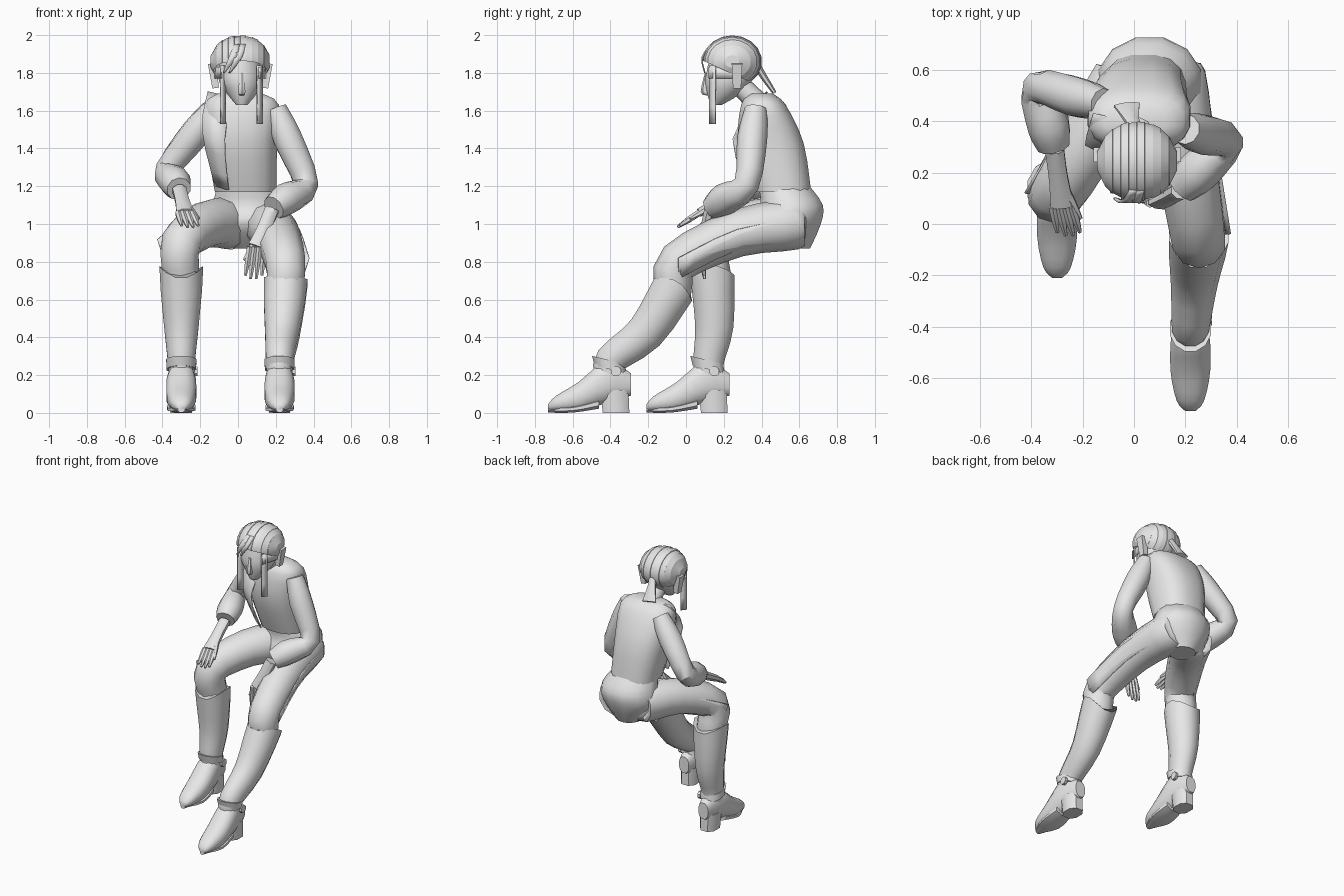
import bpy, bmesh
from math import cos, sin, pi, radians, copysign
from mathutils import Vector

default_cube = bpy.data.objects.get("Cube")
if default_cube:
    bpy.data.objects.remove(default_cube, do_unlink=True)

grey = bpy.data.materials.new("light_grey")
grey.use_nodes = True
grey.diffuse_color = (0.8, 0.8, 0.8, 1)
grey.node_tree.nodes["Principled BSDF"].inputs["Base Color"].default_value = grey.diffuse_color


def point(x, y, z):
    return Vector((x, y, z))


X, Y, Z = Vector.Fill(3), Vector.Fill(3), Vector.Fill(3)
X.x = Y.y = Z.z = 1


def finish(name, bm, sharp=40):
    """Turn a bmesh into a shaded object in the single colour."""
    bmesh.ops.recalc_face_normals(bm, faces=bm.faces)
    mesh = bpy.data.meshes.new(name)
    bm.to_mesh(mesh)
    bm.free()
    mesh.materials.append(grey)
    part = bpy.data.objects.new(name, mesh)
    bpy.context.collection.objects.link(part)
    bpy.ops.object.select_all(action="DESELECT")
    part.select_set(True)
    bpy.context.view_layer.objects.active = part
    bpy.ops.object.shade_smooth_by_angle(angle=radians(sharp))
    return part


def rounded(keys, steps=3):
    """Pass a smooth curve through the key vectors."""
    result = []
    for i, (a, b) in enumerate(zip(keys, keys[1:])):
        before, after = keys[max(i - 1, 0)], keys[min(i + 2, len(keys) - 1)]
        for k in range(steps):
            t = k / steps
            start, end = (b - before) / 2, (after - a) / 2
            bend = (b - a) * 3 - start * 2 - end
            twist = (a - b) * 2 + start + end
            result.append(a + start * t + bend * t ** 2 + twist * t ** 3)
    return result + [keys[-1]]


def skin(rings, sides, axis=None, square=1, dip=0):
    """Join oval rings; each ring is a centre, half width and half depth."""
    bm = bmesh.new()
    centres = [ring.to_3d() for ring in rings]
    last = len(rings) - 1
    loops = []
    for i, (centre, ring) in enumerate(zip(centres, rings)):
        along = axis or (centres[min(i + 1, last)] - centres[max(i - 1, 0)]).normalized()
        side = Y if along == X else X
        across = (side - along * side.dot(along)).normalized()
        out = along.cross(across)
        loop = []
        for k in range(sides):
            turn = 2 * pi * (k + 0.5) / sides
            c, s = (copysign(abs(q) ** square, q) for q in (cos(turn), sin(turn)))
            spot = centre + across * ring[3] * c + out * ring[4] * s
            if i == 0:
                spot -= along * dip * c * c
            loop.append(bm.verts.new(spot))
        loops.append(loop)
    for low, high in zip(loops, loops[1:]):
        for k in range(sides):
            bm.faces.new((low[k - 1], low[k], high[k], high[k - 1]))
    bm.faces.new(loops[0])
    bm.faces.new(loops[-1])
    return bm


def loft(name, path, widths, depths=None, sides=12, **options):
    """Smooth tube along a path with changing thickness."""
    keys = [Vector((*p, w, d)) for p, w, d in zip(path, widths, depths or widths)]
    return finish(name, skin(rounded(keys), sides, **options))


def strip(name, left_edge, right_edge):
    """Thin plate between two curved edges."""
    bm = bmesh.new()
    rows = [[bm.verts.new(p) for p in pair] for pair in zip(rounded(left_edge), rounded(right_edge))]
    for (a, b), (d, c) in zip(rows, rows[1:]):
        bm.faces.new((a, b, c, d))
    plate = finish(name, bm).modifiers.new("thickness", "SOLIDIFY")
    plate.thickness = 0.008
    plate.offset = 0


def leg(name, outward, hip, knee, boot_top, ankle):
    """Trouser leg with side guard, boot shaft, foot, heel and strap."""
    thigh = [hip, hip.lerp(knee, 0.5) + Z * 0.05, knee]
    loft(name + "_trouser", [hip + Y * 0.07, *thigh, boot_top, boot_top.lerp(ankle, 0.2)],
         [0.08, 0.135, 0.125, 0.11, 0.1, 0.085], sides=10)
    strip(name + "_thigh_guard", [p + outward * 0.125 + Z * 0.02 for p in thigh],
          [p + outward * 0.09 - Z * 0.09 for p in thigh])
    loft(name + "_boot_shaft", [boot_top, boot_top.lerp(ankle, 0.5) + Y * 0.02, ankle + Z * 0.08, ankle],
         [0.12, 0.095, 0.075, 0.07], [0.12, 0.105, 0.085, 0.08], dip=0.06)

    def at(y, z):
        return point(ankle.x, ankle.y + y, z)

    loft(name + "_foot", [at(0.11, 0.15), at(-0.02, 0.165), at(-0.17, 0.085), at(-0.29, 0.05), at(-0.33, 0.03)],
         [0.04, 0.075, 0.08, 0.055, 0.02], [0.06, 0.115, 0.08, 0.04, 0.015], axis=-Y, square=0.85)
    loft(name + "_heel", [at(0.03, 0), at(0.02, 0.12)], [0.06, 0.065], [0.075, 0.08],
         sides=8, axis=Z, square=0.8)
    loft(name + "_sole", [at(-0.33, 0.02), at(-0.2, 0.02), at(-0.06, 0.05)], [0.02, 0.08, 0.07],
         [0.02, 0.02, 0.03], sides=8, axis=Y)
    loft(name + "_ankle_strap", [at(0, 0.23), at(-0.01, 0.28)], [0.08, 0.083], [0.09, 0.093],
         axis=(Z + Y / 4).normalized())
    for side in (-X, X):
        button = at(0.03, 0.22) + side * 0.065
        loft(name + "_strap_button", [button, button + side * 0.02], [0.028] * 2, sides=8)


def arm(name, shoulder, elbow, wrist, knuckle, tip, inward):
    """Puffed sleeve, palm, four fingers and a thumb."""
    loft(name + "_sleeve", [shoulder, shoulder.lerp(elbow, 0.4), elbow, elbow.lerp(wrist, 0.6),
                            elbow.lerp(wrist, 0.95)], [0.06, 0.08, 0.068, 0.085, 0.065], sides=10)
    palm = wrist.lerp(knuckle, 0.5)
    loft(name + "_hand", [wrist, palm, knuckle], [0.04, 0.04, 0.05], [0.035, 0.03, 0.024], sides=8)
    for i in range(4):
        offset = i - 1.5
        base = knuckle + X * offset * 0.025
        end = base.lerp(tip + X * offset * 0.03, 1 - abs(offset) / 10)
        loft(f"{name}_finger_{i + 1}", [base, base.lerp(end, 0.5), end], [0.017, 0.016, 0.008], sides=6)
    thumb = knuckle.lerp(tip, 0.4) + inward * 0.06
    loft(name + "_thumb", [palm, palm.lerp(thumb, 0.6), thumb], [0.022, 0.018, 0.008], sides=6)


# Torso leaning forward
loft("pelvis", [point(0.06, 0.57, 0.87), point(0.06, 0.54, 1), point(0.06, 0.56, 1.1), point(0.04, 0.52, 1.2)],
     [0.09, 0.2, 0.2, 0.155], [0.09, 0.18, 0.17, 0.14], axis=Z)
loft("vest", [point(0.04, 0.51, 1.17), point(0.02, 0.45, 1.43), point(0.02, 0.41, 1.63), point(0.01, 0.4, 1.69)],
     [0.165, 0.19, 0.2, 0.12], [0.155, 0.175, 0.12, 0.06], sides=16, axis=Z, square=0.8)
strip("vest_lapel", [point(-0.16, 0.43, 1.7), point(-0.19, 0.31, 1.5), point(-0.12, 0.38, 1.2)],
      [point(-0.03, 0.4, 1.67), point(-0.07, 0.25, 1.45), point(-0.05, 0.34, 1.18)])

# Limbs placed by their joints
leg("left", X, point(0.15, 0.58, 1), point(0.25, -0.04, 0.8), point(0.25, -0.07, 0.65), point(0.22, -0.4, 0.2))
leg("right", -X, point(-0.03, 0.57, 1), point(-0.3, 0.12, 0.9), point(-0.3, 0.14, 0.72), point(-0.3, 0.12, 0.2))
arm("left", point(0.2, 0.37, 1.61), point(0.36, 0.32, 1.21), point(0.18, 0.13, 1.08),
    point(0.1, 0.08, 0.88), point(0.08, 0.1, 0.7), -X)
arm("right", point(-0.12, 0.47, 1.62), point(-0.37, 0.53, 1.29), point(-0.31, 0.29, 1.18),
    point(-0.28, 0.07, 1.06), point(-0.25, -0.05, 0.98), X)

# Neck and face
loft("neck", [point(0.02, 0.42, 1.58), point(0.02, 0.36, 1.66), point(0.02, 0.26, 1.76)],
     [0.08, 0.06, 0.055], sides=10)
loft("head", [point(0.02, 0.16, 1.63), point(0.02, 0.2, 1.69), point(0.01, 0.23, 1.78), point(0.01, 0.24, 1.95)],
     [0.03, 0.08, 0.12, 0.09], [0.03, 0.09, 0.13, 0.1], axis=Z)
loft("nose", [point(0.02, 0.11, 1.8), point(0.02, 0.1, 1.7), point(0.02, 0.12, 1.68)],
     [0.01, 0.022, 0.01], sides=6, axis=-Z)

# Combed hair: bands from brow to nape, every second one slightly raised
skull = point(0.012, 0.245, 1.86)
bands = []
count = 10
for i in range(count):
    lift = 0.003 * (i % 2)
    for edge in (i, i + 0.95):
        across = 2 * edge / count - 1
        bulge = max(0.05, 1 - abs(across) ** 2.2) ** 0.5
        bands.append(Vector((*(skull + X * across * 0.157), 0.154 * bulge + lift, 0.136 * bulge + lift)))
hair = skin(bands, 18, axis=X)
bmesh.ops.bisect_plane(hair, geom=hair.verts[:] + hair.edges[:] + hair.faces[:],
                       plane_co=skull - Y * 0.145, plane_no=-Z - Y * 0.45, clear_outer=True)
finish("hair", hair, 25)
loft("ponytail", [skull + Y * 0.12, skull + point(-0.02, 0.16, -0.07), skull + point(-0.04, 0.22, -0.16)],
     [0.03, 0.03, 0.055], [0.02, 0.02, 0.012], sides=8)

# Long locks, side bands and ear pieces, one of each per side
for side in (-X, X):
    lock = point(0.018, 0.14, 1.84) + side * 0.097
    slant = point(0.013, 0.016, 0)
    drop = Z * 0.31
    strip("long_lock", [lock - slant, lock - slant - drop], [lock + slant, lock + slant - drop])
    temple = point(skull.x, 0.12, 1.8) + side * 0.1
    cheek = temple + Y * 0.14 + side * 0.035
    strip("side_band", [temple + Z * 0.03, cheek + Z * 0.03], [temple - Z * 0.03, cheek - Z * 0.03])
    ear = point(skull.x, 0.27, 1.72) + side * 0.13
    loft("ear_piece", [ear, ear + Z * 0.13 + side * 0.02], [0.025, 0.03], [0.03, 0.04], sides=4)

# Swept fringe
for start in (-0.02, 0.01):
    brow = [point(start, 0.13, 1.95), point(start - 0.03, 0.085, 1.88), point(start - 0.06, 0.1, 1.8)]
    strip("fringe", brow, [p + X * w for p, w in zip(brow, (0.03, 0.04, 0.01))])
